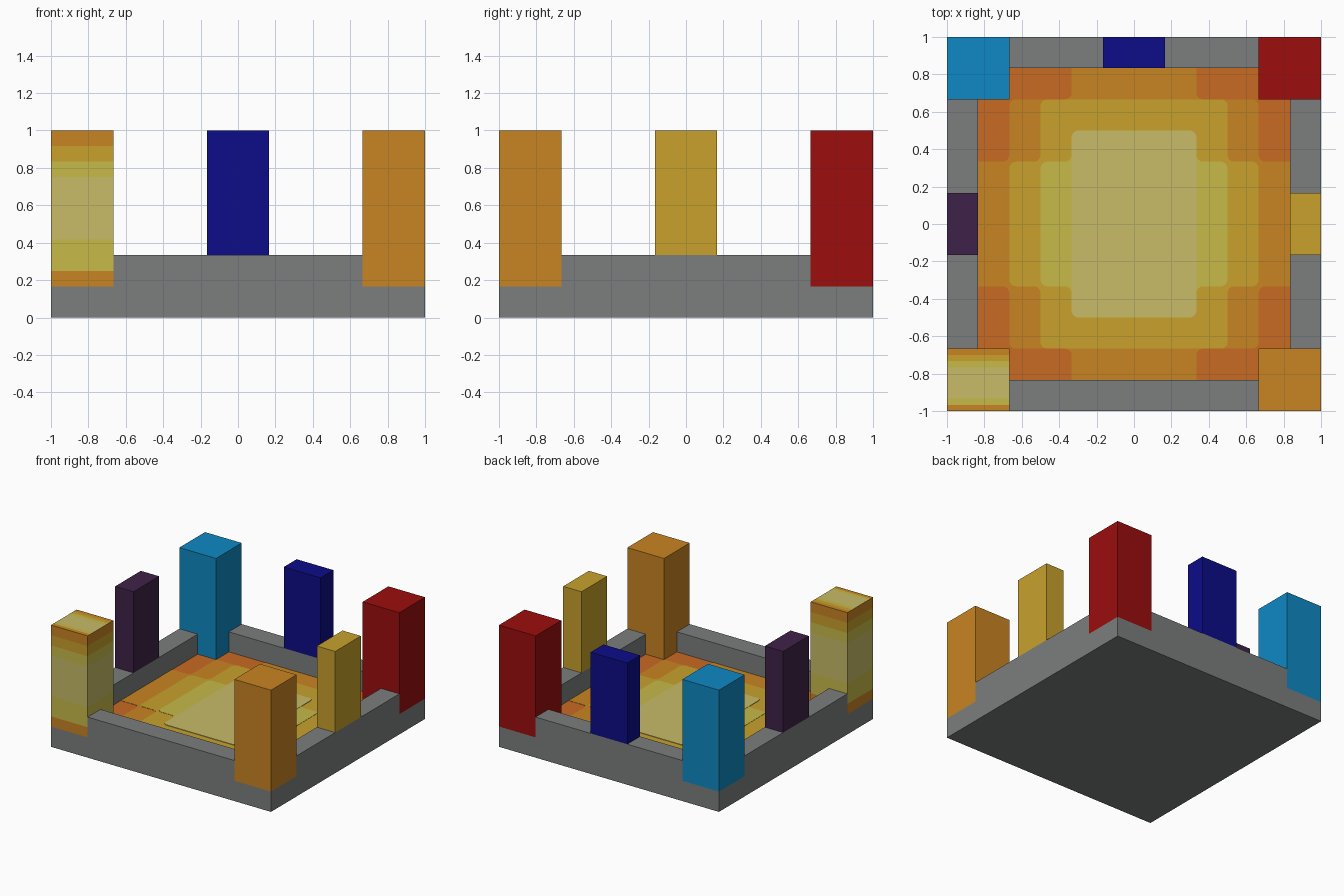
import bpy
import bmesh
from mathutils import Vector

if "Cube" in bpy.data.objects:
    bpy.data.objects.remove(bpy.data.objects["Cube"], do_unlink=True)

U = 1 / 6  # grid unit


def material(name, hex_code):
    def linear(c):
        return c / 12.92 if c <= 0.04045 else ((c + 0.055) / 1.055) ** 2.4
    rgb = [linear(int(hex_code[i:i + 2], 16) / 255) for i in (0, 2, 4)]
    mat = bpy.data.materials.new(name)
    mat.use_nodes = True
    mat.diffuse_color = (*rgb, 1)
    bsdf = next(n for n in mat.node_tree.nodes if n.type == 'BSDF_PRINCIPLED')
    bsdf.inputs["Base Color"].default_value = (*rgb, 1)
    bsdf.inputs["Roughness"].default_value = 0.9
    return mat


grey = material("stone grey", "7C7E7E")
blue = material("sky blue", "0F89C4")
red = material("red", "9C0D0D")
navy = material("navy", "0C0C88")
purple = material("dark purple", "3E2248")
rust = material("rust orange", "C96B22")
orange = material("amber orange", "C98522")
gold = material("gold", "C8A12C")
yellow = material("lime yellow", "C8BA4A")
pale = material("pale sand", "C8BC68")


def finish(name, bm, mats):
    mesh = bpy.data.meshes.new(name)
    bmesh.ops.recalc_face_normals(bm, faces=bm.faces)
    bm.to_mesh(mesh)
    bm.free()
    for mat in mats:
        mesh.materials.append(mat)
    obj = bpy.data.objects.new(name, mesh)
    bpy.context.collection.objects.link(obj)
    return obj


def box_mesh(lo, hi):
    lo, hi = Vector(lo), Vector(hi)
    bm = bmesh.new()
    bmesh.ops.create_cube(bm, size=1)
    bmesh.ops.scale(bm, vec=hi - lo, verts=bm.verts)
    bmesh.ops.translate(bm, vec=(lo + hi) / 2, verts=bm.verts)
    return bm


def box(name, lo, hi, mat):
    return finish(name, box_mesh(lo, hi), [mat])


# Base slab and the four low walls between the corner towers
box("base", (-1, -1, 0), (1, 1, U), grey)
W = 4 * U
for name, lo, hi in (("front_wall", (-W, -1), (W, -5 * U)),
                     ("back_wall", (-W, 5 * U), (W, 1)),
                     ("right_wall", (-1, -W), (-5 * U, W)),
                     ("left_wall", (5 * U, -W), (1, W))):
    box(name, (*lo, U), (*hi, 2 * U), grey)

# Middle towers standing on the walls
box("back_tower", (-U, 5 * U, 2 * U), (U, 1, 1), navy)
box("left_tower", (5 * U, -U, 2 * U), (1, U, 1), gold)
box("right_tower", (-1, -U, 2 * U), (-5 * U, U, 1), purple)

# Plain corner towers
for name, sx, sy, mat in (("back_right_tower", -1, 1, blue),
                          ("back_left_tower", 1, 1, red),
                          ("front_left_tower", 1, -1, orange)):
    xs, ys = sorted((sx * W, sx)), sorted((sy * W, sy))
    box(name, (xs[0], ys[0], U), (xs[1], ys[1], 1), mat)

# Striped corner tower: sides banded by height, top banded by depth
Z_CUTS = (0.25, 0.417, 0.75, 0.833, 0.917)
Z_BANDS = (0, 2, 3, 2, 1, 0)
Y_CUTS = (-0.967, -0.933, -0.767, -0.733, -0.70)
Y_BANDS = (0, 2, 3, 2, 1, 0)
bm = box_mesh((-1, -1, U), (-W, -W, 1))
for cuts, axis in ((Z_CUTS, Vector((0, 0, 1))), (Y_CUTS, Vector((0, 1, 0)))):
    for c in cuts:
        bmesh.ops.bisect_plane(bm, geom=bm.verts[:] + bm.edges[:] + bm.faces[:],
                               plane_co=axis * c, plane_no=axis)
bm.normal_update()
for f in bm.faces:
    mid = f.calc_center_median()
    if f.normal.z > 0.5:
        f.material_index = Y_BANDS[sum(mid.y > c for c in Y_CUTS)]
    else:
        f.material_index = Z_BANDS[sum(mid.z > c for c in Z_CUTS)]
finish("front_right_striped_tower", bm, [orange, gold, yellow, pale])


# Floor glow: thin stepped plates with softened corners, stacked to the centre
def floor_plate(name, steps, layer, mat):
    """steps: outer corners of one quadrant in grid units, from wide to tall."""
    quad = []
    for i, (x, y) in enumerate(steps):
        quad.append((x, y))
        if i + 1 < len(steps):
            quad.append((steps[i + 1][0], y))
    outline = quad + [(-x, y) for x, y in reversed(quad)]
    outline += [(-x, -y) for x, y in quad] + [(x, -y) for x, y in reversed(quad)]
    z = U + 0.002 * layer
    bm = bmesh.new()
    bm.faces.new([bm.verts.new((x * U, y * U, z)) for x, y in outline])
    if layer > 1:
        bmesh.ops.bevel(bm, geom=bm.verts[:], offset=0.035, segments=4,
                        profile=0.5, affect='VERTICES')
    top = bm.faces[:]
    ext = bmesh.ops.extrude_face_region(bm, geom=top, use_keep_orig=True)
    bmesh.ops.translate(bm, vec=(0, 0, -0.002),
                        verts=[v for v in ext["geom"] if isinstance(v, bmesh.types.BMVert)])
    finish(name, bm, [mat])


EDGE = 5.25  # tucked just under the walls
floor_plate("floor_outer", [(5, 5)], 1, rust)
floor_plate("floor_amber", [(EDGE, 2), (4, 4), (2, EDGE)], 2, orange)
floor_plate("floor_gold", [(4, 2), (3, 4)], 3, gold)
floor_plate("floor_yellow", [(3, 2), (2, 3)], 4, yellow)
floor_plate("floor_centre", [(2, 3)], 5, pale)
